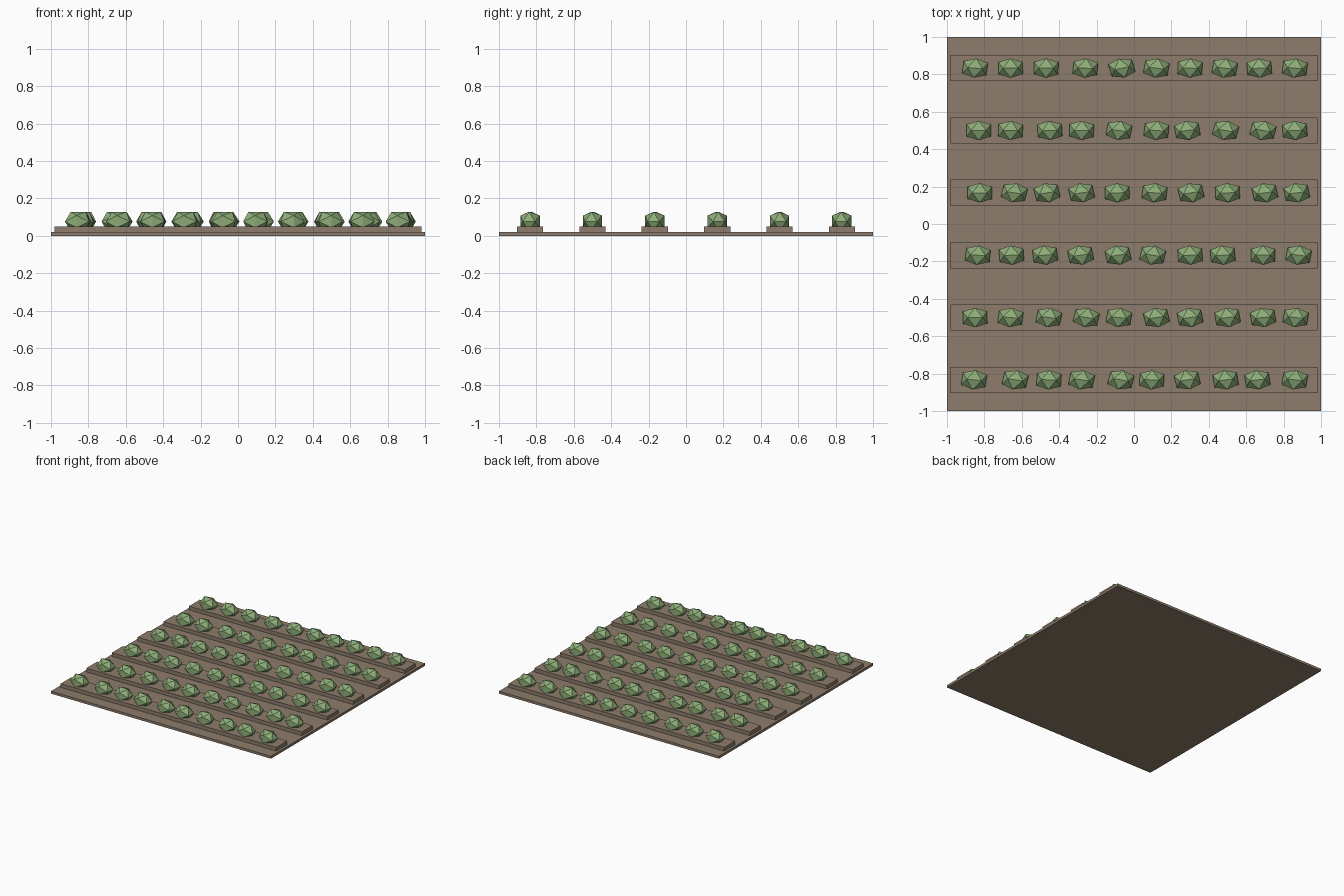
import bpy, bmesh, random
from mathutils import Matrix

random.seed(4)
cube = bpy.data.objects.get("Cube")
if cube:
    bpy.data.objects.remove(cube, do_unlink=True)


def material(name, color):
    mat = bpy.data.materials.new(name)
    mat.use_nodes = True
    mat.diffuse_color = color
    mat.node_tree.nodes["Principled BSDF"].inputs["Base Color"].default_value = color
    return mat


soil = material("brown soil", (0.27, 0.205, 0.15, 1))
leaf = material("leaf green", (0.27, 0.42, 0.19, 1))


def add_object(name, bm, mat):
    mesh = bpy.data.meshes.new(name)
    bm.to_mesh(mesh)
    bm.free()
    mesh.materials.append(mat)
    obj = bpy.data.objects.new(name, mesh)
    bpy.context.collection.objects.link(obj)


def add_box(name, size, center):
    bm = bmesh.new()
    bmesh.ops.create_cube(bm, size=1)
    bmesh.ops.scale(bm, vec=size, verts=bm.verts)
    bmesh.ops.translate(bm, vec=center, verts=bm.verts)
    add_object(name, bm, soil)


def add_bush(name, x, y):
    """Low-poly bush: an icosahedron with a ridge edge on top, stretched along the row."""
    p = (5 ** 0.5 - 1) / 2
    bm = bmesh.new()
    for a in (-1, 1):
        for b in (-p, p):
            for co in ((b, 0, a), (0, a, b), (a, b, 0)):
                bm.verts.new(co)
    bmesh.ops.convex_hull(bm, input=bm.verts)
    turn = Matrix.Rotation(random.uniform(-0.25, 0.25), 4, "Z")
    bmesh.ops.transform(bm, matrix=turn, verts=bm.verts)
    bmesh.ops.scale(bm, vec=(0.065, 0.052, 0.052), verts=bm.verts)
    bmesh.ops.translate(bm, vec=(x, y, 0.076), verts=bm.verts)
    add_object(name, bm, leaf)


# Ground slab
add_box("ground", (2, 2, 0.02), (0, 0, 0.01))

# Planted rows, front to back
rows = [
    (-.855, -.635, -.455, -.28, -.07, .095, .285, .49, .66, .86),
    (-.85, -.66, -.455, -.255, -.08, .12, .30, .50, .69, .865),
    (-.835, -.655, -.475, -.285, -.085, .10, .30, .475, .69, .88),
    (-.825, -.64, -.465, -.28, -.09, .11, .305, .50, .70, .87),
    (-.83, -.66, -.45, -.28, -.08, .12, .285, .49, .69, .86),
    (-.85, -.66, -.47, -.26, -.065, .12, .30, .485, .67, .86),
]
for r, row in enumerate(rows):
    y = (r - 2.5) / 3
    add_box(f"soil_ridge_{r + 1}", (1.96, 0.14, 0.03), (0, y, 0.035))
    for i, x in enumerate(row):
        add_bush(f"bush_{r + 1}_{i + 1}", x, y)
